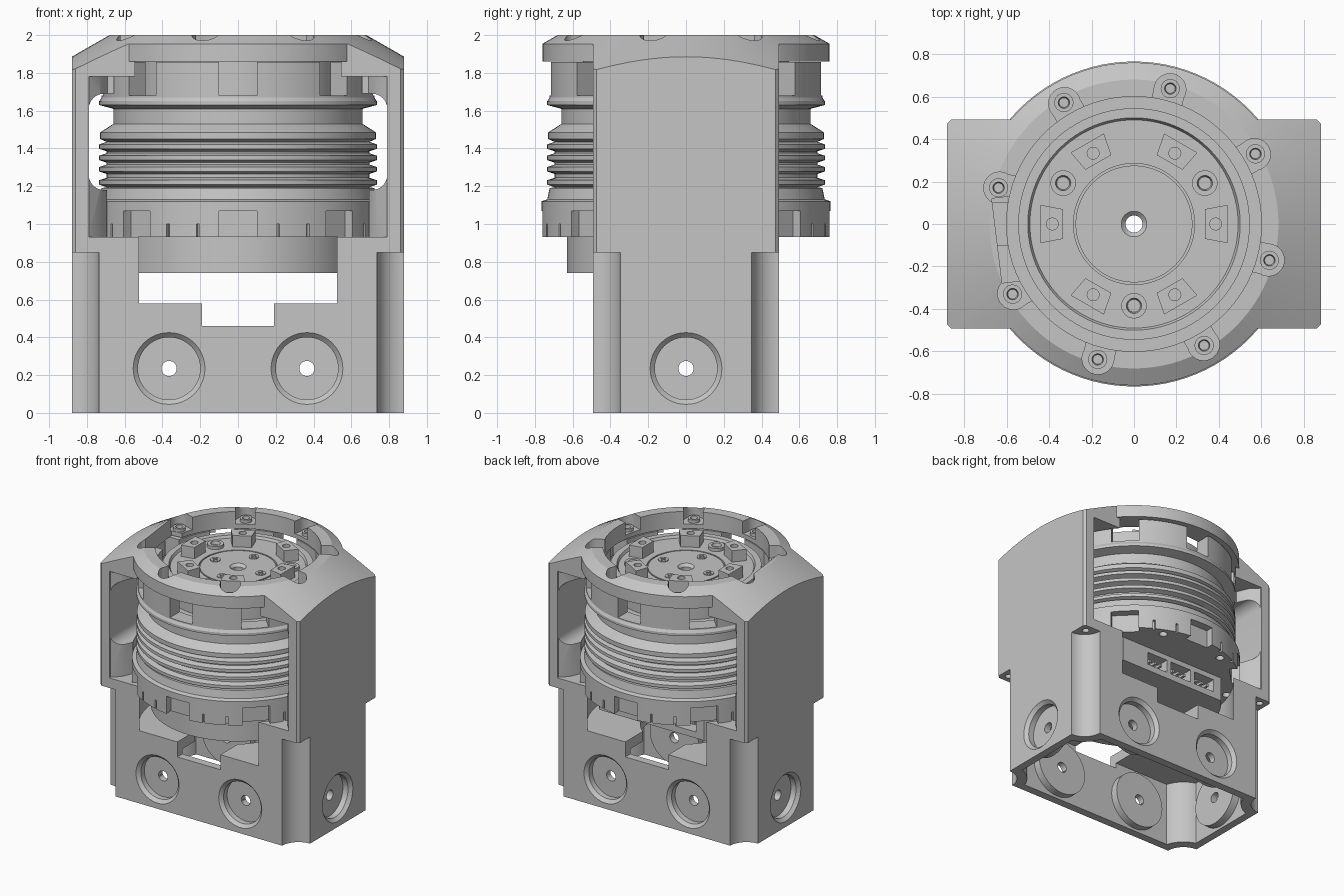
import bpy, bmesh, math
from mathutils import Matrix, Vector

cube = bpy.data.objects.get("Cube")
if cube:
    bpy.data.objects.remove(cube, do_unlink=True)

metal = bpy.data.materials.new("grey metal")
metal.use_nodes = True
grey = (0.56, 0.56, 0.56, 1)
metal.diffuse_color = grey
metal.node_tree.nodes["Principled BSDF"].inputs["Base Color"].default_value = grey


def finish(name, bm, matrix=None):
    bmesh.ops.recalc_face_normals(bm, faces=bm.faces)
    if matrix:
        bm.transform(matrix)
    me = bpy.data.meshes.new(name)
    bm.to_mesh(me)
    bm.free()
    me.materials.append(metal)
    ob = bpy.data.objects.new(name, me)
    bpy.context.collection.objects.link(ob)
    return ob


def lathe(name, profile, matrix=None, steps=96, closed=False):
    bm = bmesh.new()
    vs = [bm.verts.new((r, 0, z)) for r, z in profile]
    pairs = list(zip(vs, vs[1:])) + ([(vs[-1], vs[0])] if closed else [])
    es = [bm.edges.new(p) for p in pairs]
    bmesh.ops.spin(bm, geom=vs + es, cent=(0, 0, 0), axis=(0, 0, 1),
                   angle=math.tau, steps=steps, use_duplicate=False)
    bmesh.ops.remove_doubles(bm, verts=bm.verts, dist=1e-5)
    return finish(name, bm, matrix)


def cyl(name, r, z0, z1, matrix=None, steps=96):
    return lathe(name, [(0, z0), (r, z0), (r, z1), (0, z1)], matrix, steps)


def prism(name, outline, z0, z1, matrix=None):
    bm = bmesh.new()
    face = bm.faces.new([bm.verts.new((x, y, z0)) for x, y in outline])
    top = bmesh.ops.extrude_face_region(bm, geom=[face])["geom"]
    bmesh.ops.translate(bm, verts=[v for v in top if isinstance(v, bmesh.types.BMVert)],
                        vec=(0, 0, z1 - z0))
    return finish(name, bm, matrix)


def box(name, lo, hi, matrix=None, bevel=0, segs=1, axis=2):
    bm = bmesh.new()
    bmesh.ops.create_cube(bm, size=1)
    for v in bm.verts:
        v.co = Vector([(l + h) / 2 + c * (h - l) for l, h, c in zip(lo, hi, v.co)])
    if bevel:
        es = [e for e in bm.edges
              if abs((e.verts[0].co - e.verts[1].co).normalized()[axis]) > 0.9]
        bmesh.ops.bevel(bm, geom=es, offset=bevel, segments=segs, profile=0.5,
                        affect='EDGES')
    return finish(name, bm, matrix)


def boolean(ob, other, op='DIFFERENCE'):
    m = ob.modifiers.new("cut", 'BOOLEAN')
    m.object, m.operation, m.solver = other, op, 'EXACT'
    bpy.context.view_layer.objects.active = ob
    bpy.ops.object.modifier_apply(modifier=m.name)
    bpy.data.objects.remove(other, do_unlink=True)


def turn(deg):
    return Matrix.Rotation(math.radians(deg), 4, 'Z')


def at(x, y, z=0):
    return Matrix.Translation((x, y, z))


def polar(deg, r, z=0):
    return turn(deg) @ at(r, 0, z)


# Frames of the wall counterbores: local +z points into the housing
into_y = Matrix.Rotation(math.radians(-90), 4, 'X')
WALL_HOLES = [turn(a) @ at(x, -d, 0.235) @ into_y
              for a, d, xs in ((0, 0.493, (-0.365, 0.365)), (180, 0.493, (-0.365, 0.365)),
                               (90, 0.88, (0,)), (270, 0.88, (0,))) for x in xs]
CORNERS = [(sx * 0.88, sy * 0.493) for sx in (-1, 1) for sy in (-1, 1)]

# Housing: block plus round cap, trimmed by a shallow cone
housing = box("housing", (-0.88, -0.493, 0), (0.88, 0.493, 2.1), bevel=0.02)
boolean(housing, cyl("cap", 0.76, 1.86, 2.1), 'UNION')
boolean(housing, lathe("cone", [(0, -0.1), (1.3, -0.1), (1.3, 1.645), (0.68, 2), (0, 2)]),
        'INTERSECT')

# Stepped bore, rounded side windows and flared front and back mouths
for r, z0, z1 in ((0.72, 0.58, 1), (0.77, 0.93, 1.3), (0.735, 1.2, 1.865), (0.6, 1.8, 2.2)):
    boolean(housing, cyl("bore", r, z0, z1))
boolean(housing, box("window", (-0.79, -0.7, 1.18), (0.79, 0.7, 1.69),
                     bevel=0.08, segs=6, axis=1))
for a in (0, 180):
    boolean(housing, prism("mouth", ((-0.69, -0.33), (-0.73, -0.42), (-0.79, -0.48),
                                     (-0.79, -0.8), (0.79, -0.8), (0.79, -0.48),
                                     (0.73, -0.42), (0.69, -0.33)), 0.93, 1.78, turn(a)))

# Underside cavity that leaves corner and counterbore bosses standing
cavity = box("cavity", (-0.82, -0.43, -0.1), (0.82, 0.43, 0.5))
for x, y in CORNERS:
    boolean(cavity, cyl("boss", 0.22, -0.2, 0.6, at(x, y), 48))
for m in WALL_HOLES:
    boolean(cavity, cyl("boss", 0.215, -0.1, 0.12, m, 48))
boolean(housing, cavity)
boolean(housing, box("notch", (-0.19, -0.6, 0.46), (0.19, 0.6, 0.7)))
boolean(housing, cyl("opening", 0.33, 0.4, 0.7))

# Corner grooves with screw holes, and the wall counterbores
for x, y in CORNERS:
    boolean(housing, cyl("groove", 0.145, -0.1, 0.85, at(x, y), 48))
    boolean(housing, cyl("hole", 0.025, 0.8, 0.95,
                         at(x - math.copysign(0.06, x), y - math.copysign(0.06, y)), 16))
for m in WALL_HOLES:
    boolean(housing, lathe("bore", [(0, -0.02), (0.21, -0.02), (0.165, 0.025), (0.165, 0.07),
                                    (0.04, 0.07), (0.04, 0.2), (0, 0.2)], m, 48))

# Screw seats around the cap and one wide cable opening
SEATS = [30 + 45 * i for i in range(8)]
for a in SEATS:
    boolean(housing, cyl("seat", 0.075, 1.9, 2.2, polar(a, 0.655), 32))
    boolean(housing, box("seat", (0.5, -0.072, 1.9), (0.655, 0.072, 2.2), turn(a)))
boolean(housing, box("cable_opening", (0.5, -0.2, 1.8), (0.65, 0.2, 2.2), turn(187)))

# Actuator body with cooling ribs, open collar and recessed rotor
profile = [(0.04, 0.93), (0.765, 0.93), (0.765, 1.12), (0.735, 1.13), (0.722, 1.19)]
for z in (1.22, 1.29, 1.35, 1.41):
    profile += [(0.695, z - 0.025), (0.735, z - 0.012), (0.735, z + 0.012), (0.695, z + 0.025)]
profile += [(0.73, 1.45), (0.73, 1.485), (0.66, 1.53), (0.66, 1.61), (0.735, 1.63),
            (0.735, 1.65), (0.722, 1.67), (0.722, 1.858), (0.6, 1.858), (0.6, 1.67),
            (0.545, 1.67), (0.545, 1.86), (0.5, 1.86), (0.49, 1.84), (0.285, 1.84),
            (0.285, 1.82), (0.275, 1.82), (0.275, 1.84), (0.06, 1.84), (0.04, 1.82)]
actuator = lathe("actuator", profile, closed=True)

# Flange pockets, slits and screw holes, and windows in the collar
for a in range(0, 360, 45):
    boolean(actuator, box("pocket", (0.7, -0.1, 0.9), (0.9, 0.1, 1.07), turn(a)))
    boolean(actuator, box("window", (0.57, -0.1, 1.68), (0.9, 0.1, 1.9), turn(a)))
    boolean(actuator, cyl("hole", 0.03, 0.9, 1.0, polar(a + 22.5, 0.7), 20))
    for b in (16, 29):
        boolean(actuator, box("slit", (0.74, -0.008, 0.9), (0.9, 0.008, 1.0), turn(a + b)))
parts = [housing, actuator]

# Rear electronics cover with a flat connector face
cover = lathe("electronics_cover", [(0.04, 0.74), (0.63, 0.74), (0.63, 0.94), (0.04, 0.94)],
              closed=True)
boolean(cover, box("flat", (-1, 0.43, 0.7), (1, 1, 1)))
for x in (-0.3, -0.08, 0.14):
    boolean(cover, box("socket", (x - 0.09, 0.33, 0.79), (x + 0.09, 0.5, 0.89)))
    for dx in (-0.05, 0, 0.05):
        parts.append(box("connector_pin", (x + dx - 0.01, 0.32, 0.83),
                         (x + dx + 0.01, 0.41, 0.85)))
parts.append(cover)


def screw(name, r, z, matrix):
    return lathe(name, [(0, z - 0.05), (r, z - 0.05), (r, z), (r * 0.6, z),
                        (r * 0.5, z - 0.025), (0, z - 0.025)], matrix, 24)


# Cap screws and output face details
for a in SEATS:
    parts.append(screw("cap_screw", 0.045, 1.925, polar(a, 0.66)))
for a in (30, 150, 270):
    parts.append(screw("output_screw", 0.06, 1.865, polar(a, 0.385)))
for a in range(0, 360, 60):
    pad = prism("output_pad", ((0.335, -0.07), (0.44, -0.09), (0.44, 0.09), (0.335, 0.07)),
                1.83, 1.93, turn(a))
    boolean(pad, cyl("hole", 0.028, 1.89, 2.1, polar(a, 0.385), 20))
    parts.append(pad)
for a in range(0, 360, 90):
    head = cyl("hub_screw", 0.037, 1.82, 1.846, polar(a, 0.2), 24)
    for b in (0, 90):
        boolean(head, box("slot", (-0.022, -0.006, 1.835), (0.022, 0.006, 2),
                          polar(a, 0.2) @ turn(b)))
    parts.append(head)

# Smooth round surfaces, keep edges sharp
bpy.ops.object.select_all(action='DESELECT')
for ob in parts:
    ob.select_set(True)
bpy.context.view_layer.objects.active = housing
bpy.ops.object.shade_smooth_by_angle(angle=math.radians(25))
